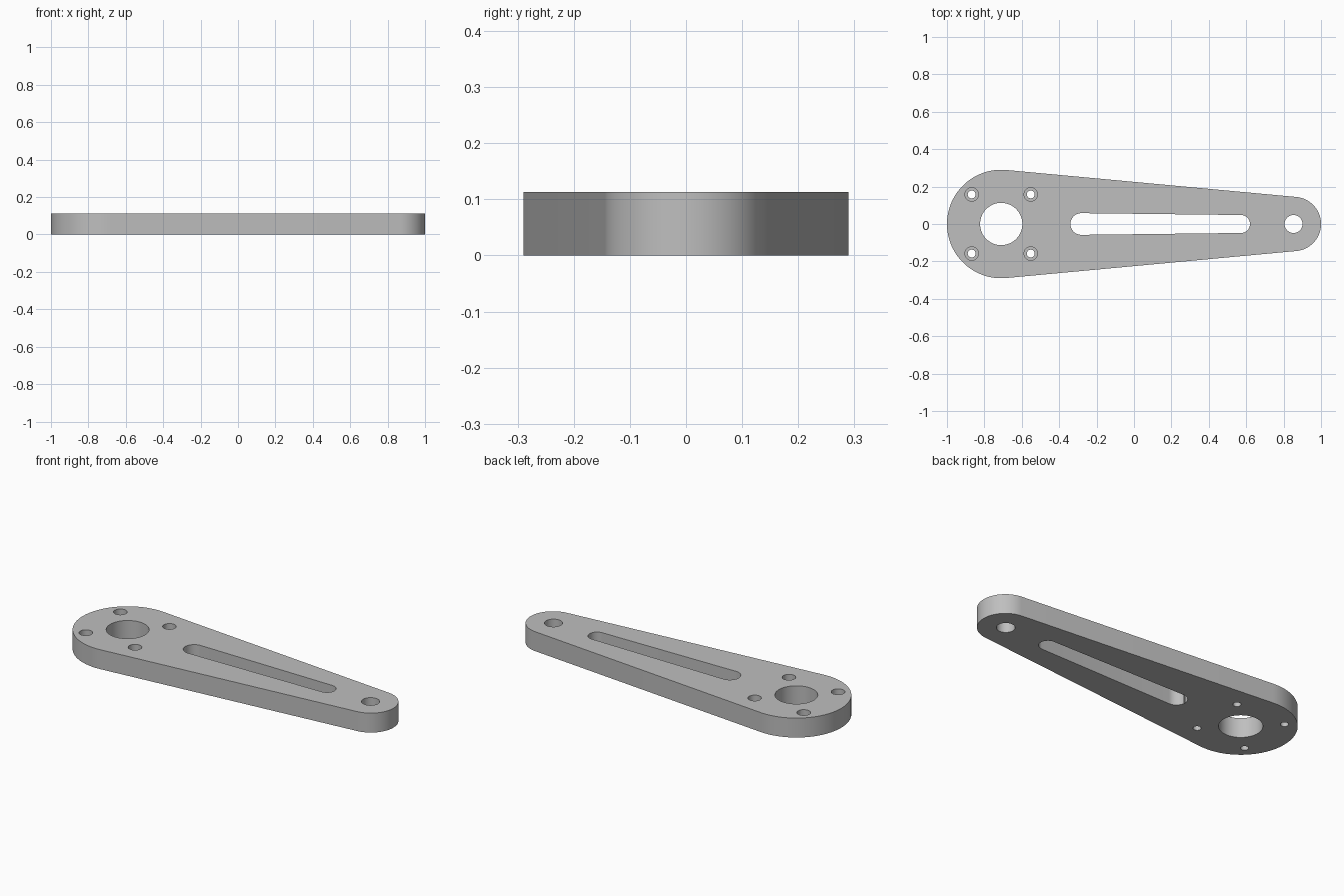
import bpy, bmesh
from math import acos, cos, sin, pi

cube = bpy.data.objects.get("Cube")
if cube:
    bpy.data.objects.remove(cube, do_unlink=True)

THICK = 0.113
BIG_X, BIG_R = -0.71, 0.29
TIP_X, TIP_R = 0.855, 0.145

metal = bpy.data.materials.new("plain_grey_metal")
metal.use_nodes = True
grey = (0.52, 0.52, 0.52, 1)
metal.diffuse_color = grey
metal.node_tree.nodes["Principled BSDF"].inputs["Base Color"].default_value = grey


def arc(cx, cy, r, a0, a1, n):
    return [(cx + r * cos(a0 + (a1 - a0) * i / n), cy + r * sin(a0 + (a1 - a0) * i / n))
            for i in range(n + 1)]


def circle(cx, cy, r, n=64):
    return arc(cx, cy, r, 0, 2 * pi, n)[:-1]


def tapered(x0, r0, x1, r1, n=48):
    """Outline of two round ends joined by their common tangents."""
    t = acos((r0 - r1) / (x1 - x0))
    return arc(x0, 0, r0, t, 2 * pi - t, n) + arc(x1, 0, r1, -t, t, n)


def prism(name, outline, z0, z1):
    bm = bmesh.new()
    face = bm.faces.new([bm.verts.new((x, y, z0)) for x, y in outline])
    top = bmesh.ops.extrude_face_region(bm, geom=[face])["geom"]
    bmesh.ops.translate(bm, vec=(0, 0, z1 - z0),
                        verts=[v for v in top if isinstance(v, bmesh.types.BMVert)])
    bmesh.ops.recalc_face_normals(bm, faces=bm.faces)
    mesh = bpy.data.meshes.new(name)
    bm.to_mesh(mesh)
    bm.free()
    mesh.materials.append(metal)
    obj = bpy.data.objects.new(name, mesh)
    bpy.context.collection.objects.link(obj)
    return obj


# Tapered arm plate
arm = prism("arm_plate", tapered(BIG_X, BIG_R, TIP_X, TIP_R), 0, THICK)

# Through holes: hub bore, tip hole, lightening slot
LOW, HIGH = -0.1, THICK + 0.1
cutters = [
    prism("hub_bore_cutter", circle(BIG_X, 0, 0.113), LOW, HIGH),
    prism("tip_hole_cutter", circle(TIP_X - 0.002, 0, 0.048), LOW, HIGH),
    prism("slot_cutter", tapered(-0.282, 0.058, 0.572, 0.048, 24), LOW, HIGH),
]

# Four counterbored screw holes around the hub
for sx in (-1, 1):
    for sy in (-1, 1):
        x, y = BIG_X + sx * 0.158, sy * 0.158
        cutters.append(prism("screw_hole_cutter", circle(x, y, 0.021, 32), LOW, HIGH))
        cutters.append(prism("counterbore_cutter", circle(x, y, 0.036, 32), 0.05, HIGH))

bpy.ops.object.select_all(action="DESELECT")
arm.select_set(True)
bpy.context.view_layer.objects.active = arm
for cutter in cutters:
    cutter.hide_render = True
    cut = arm.modifiers.new(cutter.name, "BOOLEAN")
    cut.operation = "DIFFERENCE"
    cut.solver = "EXACT"
    cut.object = cutter
    bpy.ops.object.modifier_apply(modifier=cut.name)
    bpy.data.objects.remove(cutter, do_unlink=True)

bpy.ops.object.shade_smooth_by_angle(angle=pi / 6)
